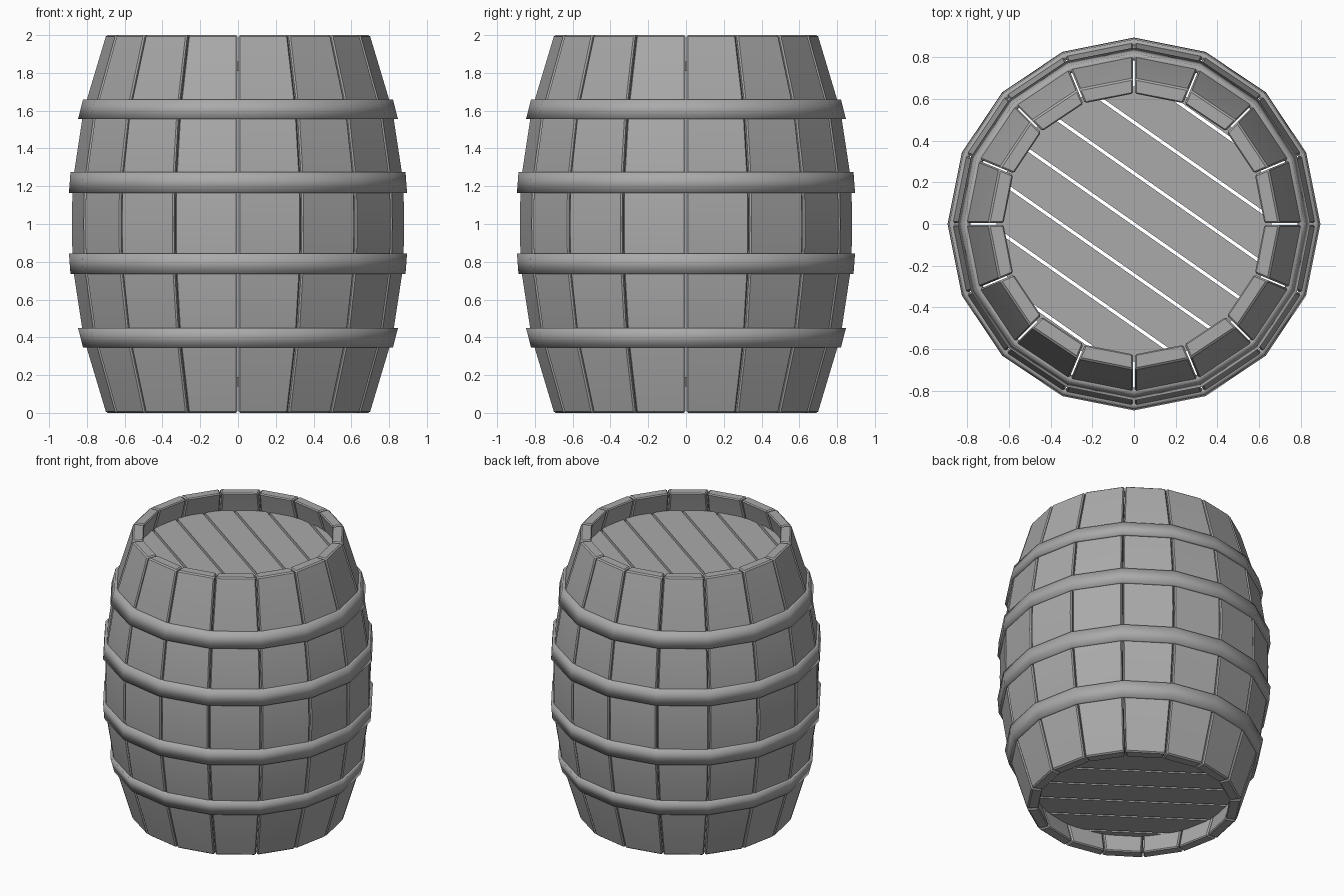
import bpy, bmesh, math
from mathutils import Vector, Matrix

if "Cube" in bpy.data.objects:
    bpy.data.objects.remove(bpy.data.objects["Cube"])

STAVES = 16
STEP = 2 * math.pi / STAVES
WALL = 0.075
# Outer profile of the barrel: radius, height
PROFILE = [(0.70, 0), (0.82, 0.4), (0.878, 0.78), (0.882, 1.0),
           (0.878, 1.22), (0.82, 1.6), (0.70, 2)]

grey = bpy.data.materials.new("weathered_grey")
grey.use_nodes = True
colour = (0.4, 0.4, 0.4, 1)
grey.diffuse_color = colour
grey.node_tree.nodes["Principled BSDF"].inputs["Base Color"].default_value = colour


def mesh_from(bm, name):
    bmesh.ops.recalc_face_normals(bm, faces=bm.faces[:])
    mesh = bpy.data.meshes.new(name)
    bm.to_mesh(mesh)
    bm.free()
    mesh.materials.append(grey)
    return mesh


def add_object(name, mesh):
    obj = bpy.data.objects.new(name, mesh)
    bpy.context.collection.objects.link(obj)
    return obj


def smooth(obj, degrees):
    bpy.ops.object.select_all(action='DESELECT')
    obj.select_set(True)
    bpy.context.view_layer.objects.active = obj
    bpy.ops.object.shade_smooth_by_angle(angle=math.radians(degrees))


def bevel_sharp(bm, width):
    bmesh.ops.recalc_face_normals(bm, faces=bm.faces[:])
    sharp = [e for e in bm.edges if e.calc_face_angle(0) > math.radians(50)]
    bmesh.ops.bevel(bm, geom=sharp, offset=width, segments=1, affect='EDGES')


def polar(radius, angle, z):
    return Vector((radius * math.cos(angle), radius * math.sin(angle), z))


# Stave: a curved board with a gap on both sides
def stave_mesh():
    bm = bmesh.new()
    half = STEP / 2
    gap = 0.004
    rings = []
    for r, z in PROFILE:
        ring = []
        for radius, side in ((r, -1), (r, 1), (r - WALL, 1), (r - WALL, -1)):
            p = polar(radius, side * half, z)
            p.y -= side * gap
            ring.append(bm.verts.new(p))
        rings.append(ring)
    for low, high in zip(rings, rings[1:]):
        for i in range(4):
            j = (i + 1) % 4
            bm.faces.new((low[i], low[j], high[j], high[i]))
    bm.faces.new(rings[0])
    bm.faces.new(rings[-1])
    bevel_sharp(bm, 0.008)
    return mesh_from(bm, "stave")


board = stave_mesh()
for k in range(STAVES):
    stave = add_object(f"stave_{k + 1}", board)
    stave.rotation_euler.z = (k + 0.5) * STEP
smooth(stave, 30)


# Hoop: a flat band that follows the slope of the staves
def hoop(name, z_low, z_high, r_low, r_high):
    bm = bmesh.new()
    section = [(r_low, z_low), (r_high, z_high),
               (r_high - 0.035, z_high), (r_low - 0.035, z_low)]
    rings = [[bm.verts.new(polar(r, k * STEP, z)) for r, z in section]
             for k in range(STAVES)]
    for k in range(STAVES):
        a, b = rings[k], rings[(k + 1) % STAVES]
        for i in range(4):
            j = (i + 1) % 4
            bm.faces.new((a[i], b[i], b[j], a[j]))
    smooth(add_object(name, mesh_from(bm, name)), 180)


hoop("bottom_hoop", 0.345, 0.45, 0.82, 0.847)
hoop("lower_middle_hoop", 0.735, 0.845, 0.887, 0.895)
hoop("upper_middle_hoop", 1.165, 1.275, 0.895, 0.887)
hoop("top_hoop", 1.555, 1.66, 0.847, 0.82)


# Lid: a disc sawn into diagonal planks
def lid(name, z, thickness):
    normal = Vector((math.sin(math.radians(35)), math.cos(math.radians(35)), 0))
    width, gap = 0.2, 0.008
    whole = bmesh.new()
    for k in range(-4, 4):
        bm = bmesh.new()
        bmesh.ops.create_cone(bm, cap_ends=True, segments=48, radius1=0.66,
                              radius2=0.66, depth=thickness,
                              matrix=Matrix.Translation((0, 0, z)))
        for edge, sign in ((k * width + gap, -1), ((k + 1) * width - gap, 1)):
            cut = bmesh.ops.bisect_plane(
                bm, geom=bm.verts[:] + bm.edges[:] + bm.faces[:],
                plane_co=normal * edge, plane_no=normal * sign, clear_outer=True)
            rim = [e for e in cut["geom_cut"] if isinstance(e, bmesh.types.BMEdge)]
            if rim:
                bmesh.ops.contextual_create(bm, geom=rim)
        plank = bpy.data.meshes.new("plank")
        bm.to_mesh(plank)
        bm.free()
        whole.from_mesh(plank)
        bpy.data.meshes.remove(plank)
    add_object(name, mesh_from(whole, name))


lid("top_lid", 1.835, 0.05)
lid("bottom_lid", 0.165, 0.05)
